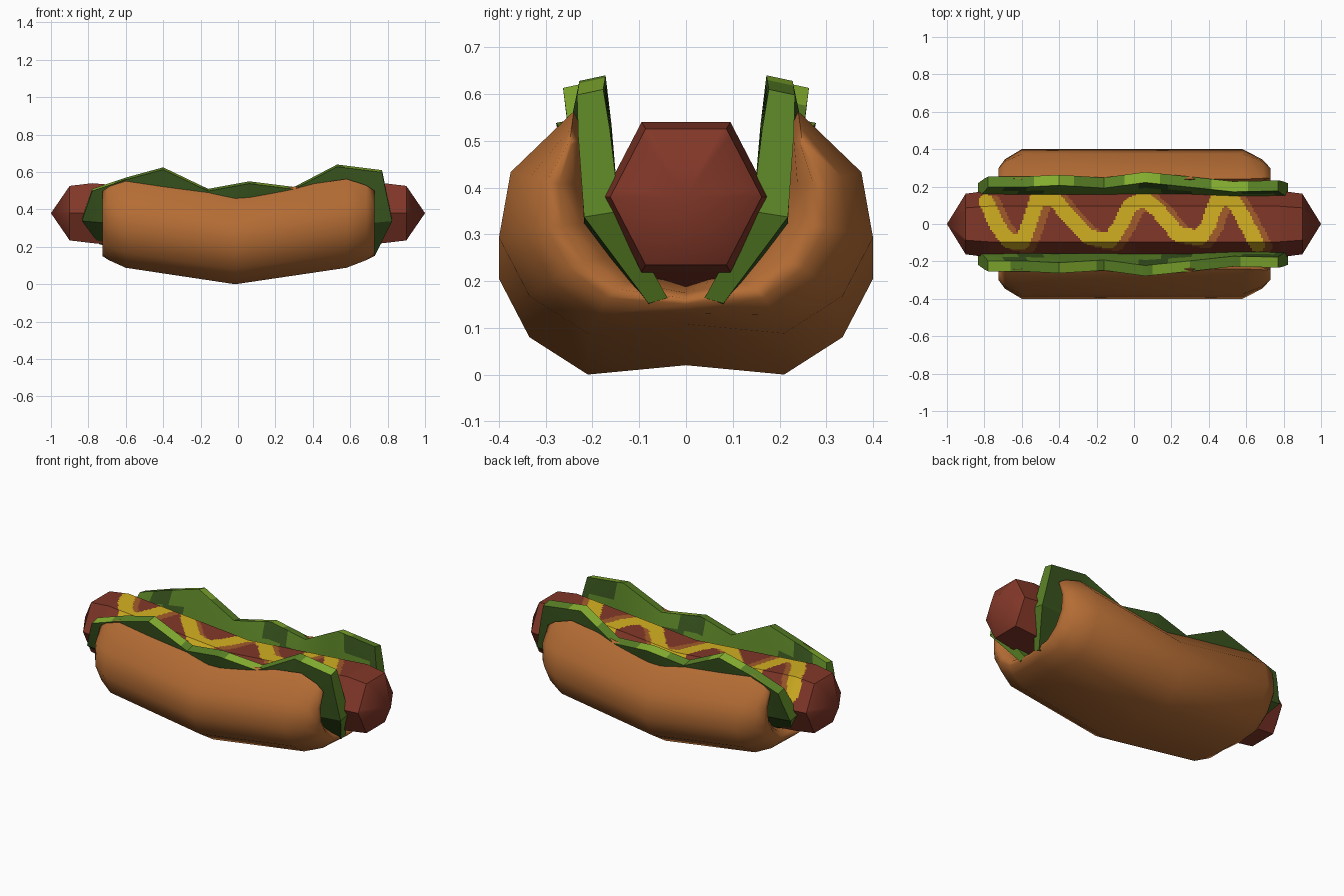
import bpy, bmesh, math
from mathutils import Vector

if "Cube" in bpy.data.objects:
    bpy.data.objects.remove(bpy.data.objects["Cube"])


def material(name, rgb):
    m = bpy.data.materials.new(name)
    m.diffuse_color = (*rgb, 1)
    m.use_nodes = True
    m.node_tree.nodes["Principled BSDF"].inputs["Base Color"].default_value = m.diffuse_color
    return m


BUN = material("toasted bun", (0.46, 0.152, 0.035))
RED = material("sausage red", (0.22, 0.038, 0.021))
YELLOW = material("mustard yellow", (0.66, 0.44, 0.016))
ORANGE = material("mustard edge", (0.36, 0.105, 0.023))
GREEN = material("leaf green", (0.105, 0.23, 0.02))
LIGHT = material("light leaf green", (0.24, 0.44, 0.03))
DARK = material("dark leaf green", (0.04, 0.09, 0.013))


def interp(table, x):
    """Piecewise linear lookup in rows of (x, a, b, ...)."""
    for p, q in zip(table, table[1:]):
        if x <= q[0] + 1e-9:
            t = (x - p[0]) / (q[0] - p[0])
            return [a + (b - a) * t for a, b in zip(p[1:], q[1:])]
    return list(table[-1][1:])


def loft(name, rings, mats, rule=None, caps=True, angle=40):
    """Skin a row of closed rings; caps join point i to its opposite n-1-i."""
    bm = bmesh.new()
    vr = [[bm.verts.new(p) for p in r] for r in rings]
    n = len(vr[0])
    for a, b in zip(vr, vr[1:]):
        for i in range(n):
            j = (i + 1) % n
            bm.faces.new((a[i], a[j], b[j], b[i]))
    if caps:
        for r in (vr[0], vr[-1]):
            for i in range(n // 2 - 1):
                bm.faces.new((r[i], r[i + 1], r[n - 2 - i], r[n - 1 - i]))
    bmesh.ops.remove_doubles(bm, verts=bm.verts, dist=1e-5)
    bmesh.ops.recalc_face_normals(bm, faces=bm.faces)
    bm.normal_update()
    if rule:
        for f in bm.faces:
            f.material_index = rule(f.calc_center_median(), f.normal)
    me = bpy.data.meshes.new(name)
    bm.to_mesh(me)
    bm.free()
    for m in mats:
        me.materials.append(m)
    ob = bpy.data.objects.new(name, me)
    bpy.context.collection.objects.link(ob)
    bpy.ops.object.select_all(action='DESELECT')
    bpy.context.view_layer.objects.active = ob
    ob.select_set(True)
    bpy.ops.object.shade_smooth_by_angle(angle=math.radians(angle))
    return ob


# Bun: U-shaped section, sagging in the middle, ends closing on its centre line
outer = [(0, .02), (.21, 0), (.335, .08), (.4, .205), (.375, .345), (.24, .475)]
inner = [(0, .1), (.08, .125), (.13, .17), (.18, .24), (.2, .32), (.215, .42)]
core = [(0, .07), (.16, .09), (.235, .15), (.28, .23), (.285, .32), (.25, .4)]


def bun_ring(x, lift, shrink):
    def side(pts):
        half = [(y + (cy - y) * shrink, z + (cz - z) * shrink + lift)
                for (y, z), (cy, cz) in zip(pts, core)]
        return [(x, -y, z) for y, z in half[:0:-1]] + [(x, y, z) for y, z in half]
    return side(outer) + side(inner)[::-1]


bun_rows = [(-.725, .088, .85), (-.69, .088, .45), (-.6, .088, 0), (-.015, 0, 0),
            (.58, .088, 0), (.685, .088, .45), (.73, .088, .85)]
loft("bun", [bun_ring(*r) for r in bun_rows], [BUN], angle=75)

# Sausage: six-sided, slightly sagging, pointed ends, mustard painted on top
hexagon = [(-.095, .16), (.095, .16), (.178, 0), (.095, -.16), (-.095, -.16), (-.178, 0)]
splits = [18, 10, 1, 1, 1, 10]
section = []
for i, k in enumerate(splits):
    a, b = Vector(hexagon[i]), Vector(hexagon[(i + 1) % 6])
    section += [a.lerp(b, t / k) for t in range(k)]
size_and_height = [(-1, 0, .38), (-.9, .91, .38), (-.78, 1, .38), (0, 1, .315),
                   (.78, 1, .38), (.9, .91, .38), (1, 0, .38)]
sausage_rings = []
for x in [-1] + [i / 100 for i in range(-90, 91)] + [1]:
    s, h = interp(size_and_height, x)
    sausage_rings.append([(x, p.x * s, h + p.y * s) for p in section])

squiggle = [Vector(p) for p in (
    (-.79, .12), (-.73, -.01), (-.67, -.09), (-.6, -.1), (-.56, 0), (-.52, .13),
    (-.43, .14), (-.35, .04), (-.24, -.07), (-.13, -.09), (-.07, 0), (-.02, .1),
    (.06, .135), (.13, .07), (.23, -.05), (.35, -.075), (.4, 0), (.44, .12),
    (.52, .14), (.58, .04), (.66, -.11))]


def distance(p):
    best = 9
    for a, b in zip(squiggle, squiggle[1:]):
        d = b - a
        t = max(0, min(1, (p - a).dot(d) / d.length_squared))
        best = min(best, (p - a - d * t).length)
    return best


def sauce(c, n):
    if n.z < .2 or abs(c.x) > .9:
        return 0
    p = Vector((c.x, c.y))
    if distance(p) < .04:
        return 1
    return 2 if distance(p - Vector((.035, -.01))) < .045 else 0


loft("sausage", sausage_rings, [RED, YELLOW, ORANGE], sauce, caps=False)

# Lettuce: wavy thick leaf on each side; columns of (x, top y, top z)
leaf_top = [(-.78, .225, .51), (-.6, .225, .57), (-.4, .235, .625), (-.16, .22, .51),
            (.06, .25, .55), (.3, .225, .52), (.53, .2, .64), (.77, .205, .61)]
columns = []
for p, q in zip(leaf_top, leaf_top[1:]):
    columns += [p[0] + (q[0] - p[0]) * k / 6 for k in range(6)]
columns.append(.77)


def leaf_ring(x, side):
    y, z = interp(leaf_top, x)
    sag = .07 * (1 - abs(x) / .78)
    low = .165 + .06 * max(0, -x / .78)
    rows = [Vector((x * .95, .06, low - sag)), Vector((x * 1.07, .18, .35 - sag)),
            Vector((x, y, z))]
    mids = [rows[0], rows[1], rows[1].lerp(rows[2], .33), rows[1].lerp(rows[2], .66), rows[2]]
    half = [.02, .038, .036, .034, .028]
    inside = [(p.x, side * (p.y - h), p.z) for p, h in zip(mids, half)]
    outside = [(p.x, side * (p.y + h), p.z - .012) for p, h in zip(mids, half)]
    return inside + outside[::-1]


for side, label in ((-1, "front"), (1, "back")):
    def leaf_colour(c, n, side=side):
        if n.z > .75:      # top rim streaks
            return 1 if math.sin(c.x * 13 + side) > .25 else 0
        if abs(n.x) > .6:  # leaf ends
            return 0
        if n.y * side > .2:  # outer face
            return 2
        return 2 if math.sin(c.x * 9 + c.z * 14) > .75 else 0
    loft(label + "_lettuce", [leaf_ring(x, side) for x in columns],
         [GREEN, LIGHT, DARK], leaf_colour, angle=25)
